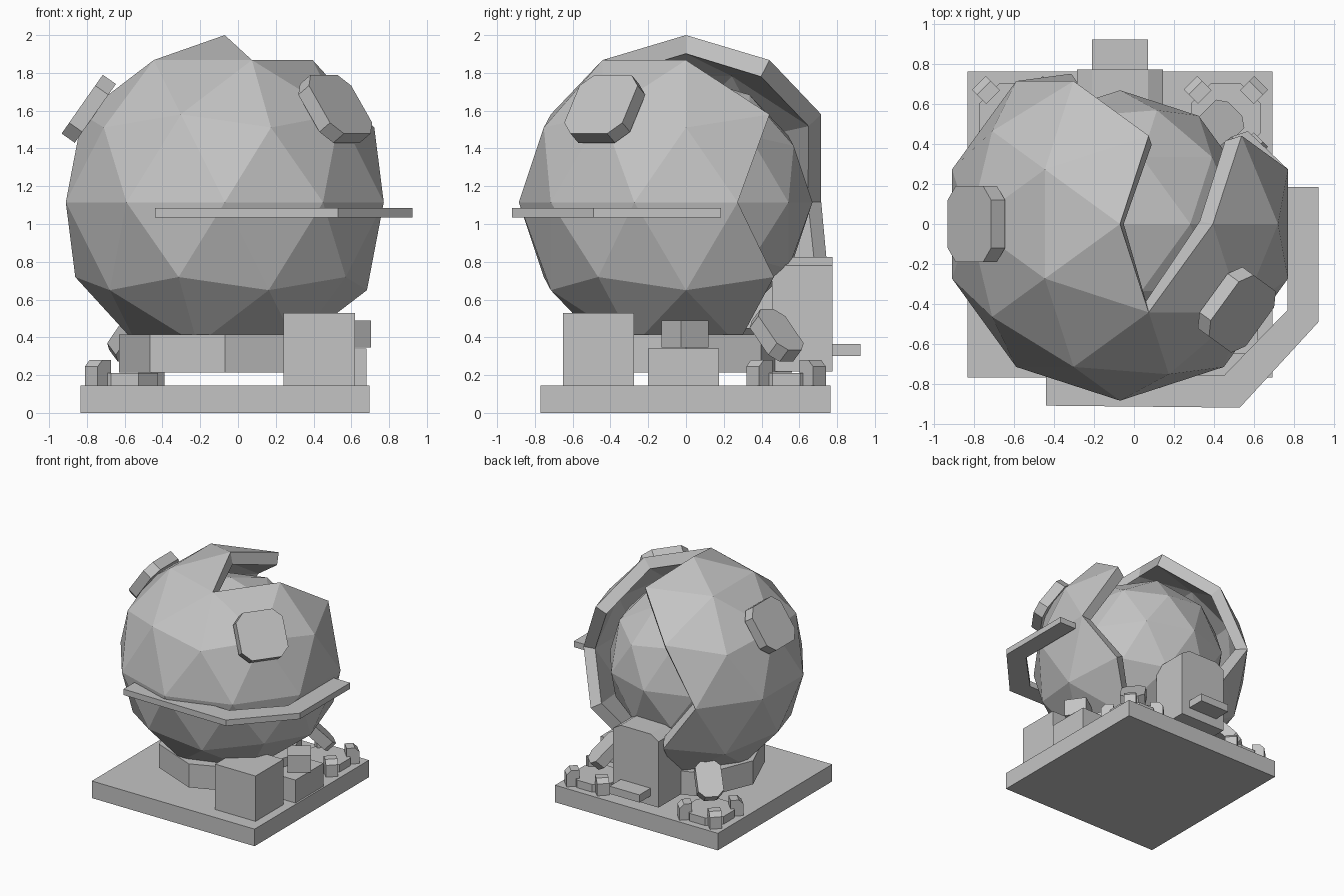
import bpy, bmesh, math
from mathutils import Vector, Matrix

if "Cube" in bpy.data.objects:
    bpy.data.objects.remove(bpy.data.objects["Cube"])

CX = -0.07                      # symmetry axis of the pod
CENTRE = Vector((CX, 0, 1.115))
gray = bpy.data.materials.new("plain_gray")
gray.diffuse_color = (0.55, 0.55, 0.55, 1)
gray.use_nodes = True
gray.node_tree.nodes["Principled BSDF"].inputs["Base Color"].default_value = gray.diffuse_color


def add(name, bm):
    bmesh.ops.recalc_face_normals(bm, faces=bm.faces)
    me = bpy.data.meshes.new(name)
    bm.to_mesh(me)
    bm.free()
    me.materials.append(gray)
    ob = bpy.data.objects.new(name, me)
    bpy.context.collection.objects.link(ob)
    return ob


def prism(name, pts, depth, matrix=Matrix()):
    """Extrude a flat outline by depth along its local z, then place it."""
    bm = bmesh.new()
    face = bm.faces.new([bm.verts.new((x, y, 0)) for x, y in pts])
    ext = bmesh.ops.extrude_face_region(bm, geom=[face])["geom"]
    bmesh.ops.translate(bm, vec=(0, 0, depth),
                        verts=[v for v in ext if isinstance(v, bmesh.types.BMVert)])
    bmesh.ops.transform(bm, matrix=matrix, verts=bm.verts)
    return add(name, bm)


def box(name, x0, x1, y0, y1, z0, z1):
    return prism(name, [(x0, y0), (x1, y0), (x1, y1), (x0, y1)], z1 - z0,
                 Matrix.Translation((0, 0, z0)))


def ngon(radius, sides, start=0):
    step = math.tau / sides
    return [(radius * math.cos(start + i * step), radius * math.sin(start + i * step))
            for i in range(sides)]


def pad(name, centre, azimuth, elevation, length, width, thick, cut):
    """Plate with clipped corners whose normal points along azimuth and elevation."""
    a, b = length / 2, width / 2
    pts = [(a, -b + cut), (a, b - cut), (a - cut, b), (cut - a, b),
           (-a, b - cut), (-a, cut - b), (cut - a, -b), (a - cut, -b)]
    m = (Matrix.Translation(centre) @ Matrix.Rotation(math.radians(azimuth), 4, 'Z')
         @ Matrix.Rotation(math.radians(90 - elevation), 4, 'Y')
         @ Matrix.Translation((0, 0, -thick / 2)))
    return prism(name, pts, thick, m)


def ico(radius):
    bm = bmesh.new()
    bmesh.ops.create_icosphere(bm, subdivisions=2, radius=radius)
    return bm


# inner ball
bm = ico(0.67)
bmesh.ops.translate(bm, vec=CENTRE, verts=bm.verts)
add("inner_ball", bm)

# outer shell, open at the back and across the top right
bm = ico(0.885)
holes = []
for az, z in ((72, 0.447), (54, 0), (90, 0), (72, -0.526)):
    r, a = math.sqrt(1 - z * z), math.radians(az)
    holes.append(Vector((r * math.cos(a), r * math.sin(a), z)))


def is_open(face):
    if any((v.co.normalized() - h).length < 0.1 for v in face.verts for h in holes):
        return True
    c = face.calc_center_median() / 0.885
    az = math.degrees(math.atan2(c.y, c.x))
    return (c.z > 0.82 and -72 < az < 72) or (c.z > 0.68 and 5 < az < 67)


bmesh.ops.delete(bm, geom=[f for f in bm.faces if is_open(f)], context='FACES')
bmesh.ops.translate(bm, vec=CENTRE, verts=bm.verts)
shell = add("outer_shell", bm)
solid = shell.modifiers.new("thickness", 'SOLIDIFY')
solid.thickness, solid.offset = 0.10, -1

# clipped square pads on the shell
pad("right_pad", (0.515, -0.43, 1.61), -36, 35, 0.38, 0.38, 0.085, 0.07)
pad("left_pad", (-0.79, 0, 1.61), 180, 35, 0.38, 0.38, 0.085, 0.07)

# open bumper band around the front right
prism("bumper_band", [(-0.44, -0.91), (0.53, -0.92), (0.925, -0.49), (0.925, 0.185),
                      (0.77, 0.185), (0.77, -0.43), (0.45, -0.76), (-0.44, -0.75)],
      0.05, Matrix.Translation((0, 0, 1.035)))

# base plate and pedestal
box("base_plate", -0.835, 0.695, -0.77, 0.765, 0, 0.145)
prism("pedestal", ngon(0.56, 8), 0.2, Matrix.Translation((CX, 0, 0.215)))

# crates
box("large_crate", 0.24, 0.62, -0.65, -0.275, 0.145, 0.53)
box("low_crate", 0.30, 0.68, -0.2, 0.175, 0.145, 0.34)
prism("small_crate", ngon(0.127, 4, math.radians(-10)), 0.145,
      Matrix.Translation((0.58, -0.005, 0.345)))

# back pack with clipped top corners, and its step
prism("back_pack", [(-0.285, 0.22), (0.145, 0.22), (0.145, 0.78), (0.07, 0.825),
                    (-0.21, 0.825), (-0.285, 0.78)], 0.32,
      Matrix.Translation((0, 0.775, 0)) @ Matrix.Rotation(math.pi / 2, 4, 'X'))
box("back_step", -0.21, 0.07, 0.74, 0.925, 0.3, 0.365)

# feet with struts and three toes each
for side, s in (("right", 1), ("left", -1)):
    fx, fy = CX + s * 0.53, 0.53
    out = 45 if s > 0 else 135
    pad(side + "_strut", (CX + s * 0.48, 0.48, 0.41), out, 44, 0.30, 0.20, 0.09, 0.05)
    prism(side + "_foot", ngon(0.19, 8, math.pi / 8), 0.065,
          Matrix.Translation((fx, fy, 0.145)))
    for i, turn in enumerate((-90, 0, 90)):
        a = math.radians(out + turn)
        # toe side profile with a clipped outer top edge
        m = (Matrix.Translation((fx, fy, 0.145)) @ Matrix.Rotation(a, 4, 'Z')
             @ Matrix.Translation((0.2, 0.048, 0)) @ Matrix.Rotation(math.pi / 2, 4, 'X'))
        prism(f"{side}_toe_{i + 1}", [(-0.05, 0), (0.05, 0), (0.05, 0.10),
                                      (0.015, 0.135), (-0.05, 0.135)], 0.096, m)
